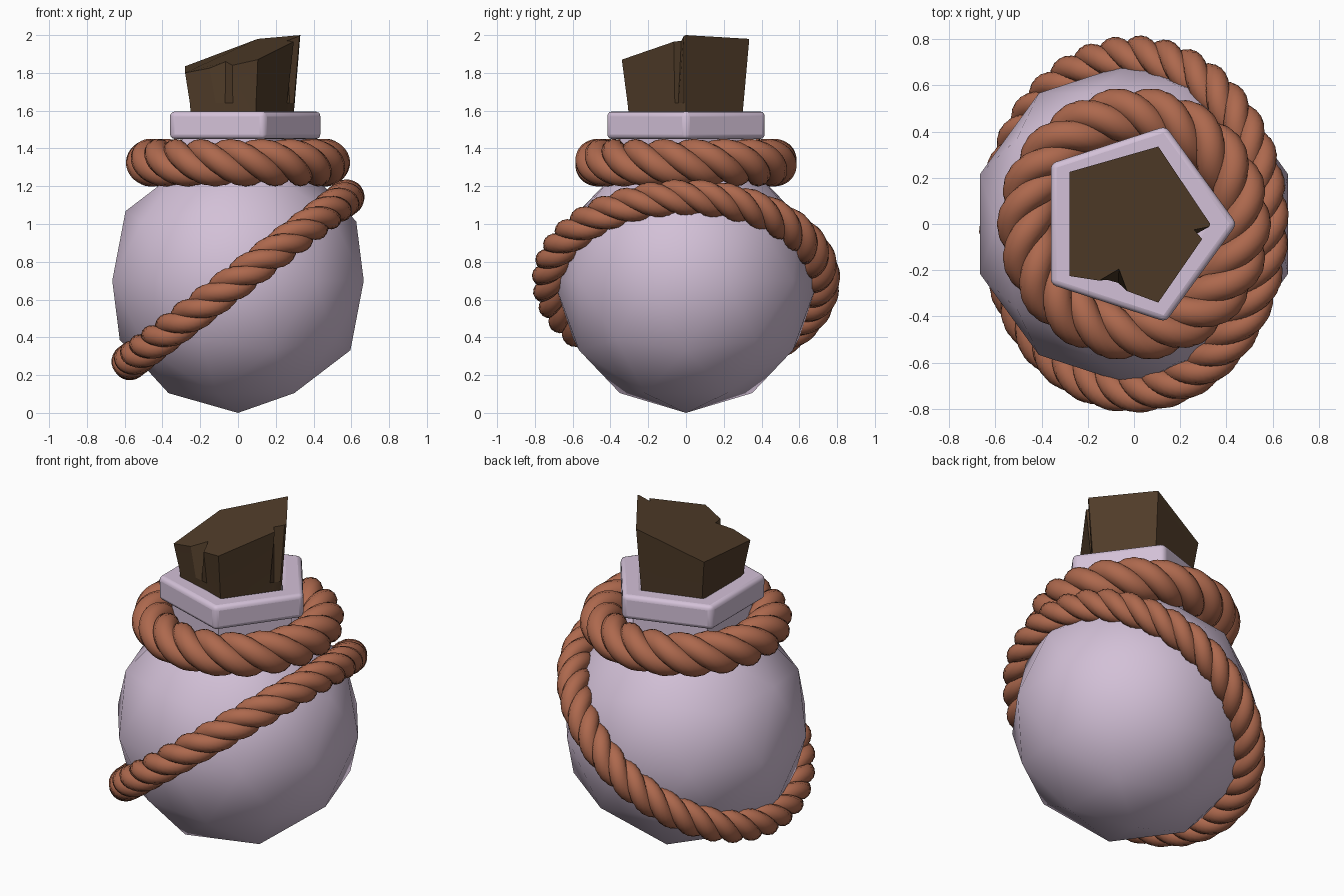
import bpy, bmesh, math
from mathutils import Matrix, Vector

if "Cube" in bpy.data.objects:
    bpy.data.objects.remove(bpy.data.objects["Cube"])


def material(name, rgb):
    m = bpy.data.materials.new(name)
    m.diffuse_color = (*rgb, 1)
    m.use_nodes = True
    m.node_tree.nodes["Principled BSDF"].inputs["Base Color"].default_value = m.diffuse_color
    return m


LILAC = material("lilac glass", (0.65, 0.53, 0.68))
ROPE = material("rust rope", (0.42, 0.14, 0.075))
CORK = material("dark cork", (0.08, 0.045, 0.022))


def finish(name, bm, mat, angle=40):
    bmesh.ops.recalc_face_normals(bm, faces=bm.faces)
    me = bpy.data.meshes.new(name)
    bm.to_mesh(me)
    bm.free()
    me.materials.append(mat)
    ob = bpy.data.objects.new(name, me)
    bpy.context.collection.objects.link(ob)
    bpy.ops.object.select_all(action='DESELECT')
    ob.select_set(True)
    bpy.context.view_layer.objects.active = ob
    bpy.ops.object.shade_smooth_by_angle(angle=math.radians(angle))
    return ob


def loft(bm, rings, closed=False):
    """Skin a list of equal-length point rings; returns the vertex rings."""
    vs = [[bm.verts.new(p) for p in r] for r in rings]
    n = len(vs[0])
    pairs = list(zip(vs, vs[1:])) + ([(vs[-1], vs[0])] if closed else [])
    for a, b in pairs:
        for i in range(n):
            j = (i + 1) % n
            bm.faces.new((a[i], a[j], b[j], b[i]))
    return vs


def pentagon(r, z):
    return [(r * math.cos(i * math.tau / 5), r * math.sin(i * math.tau / 5), z) for i in range(5)]


# Bottle body: low-poly sphere whose top point is opened into a five-sided neck
bm = bmesh.new()
bmesh.ops.create_icosphere(bm, subdivisions=2, radius=0.7, matrix=Matrix.Translation((0, 0, 0.7)))
top = max(bm.verts, key=lambda v: v.co.z)
bmesh.ops.delete(bm, geom=[top], context='VERTS')
edges = [e for e in bm.edges if e.is_boundary]
new = bmesh.ops.extrude_edge_only(bm, edges=edges)["geom"]
for v in new:
    if isinstance(v, bmesh.types.BMVert):
        v.co.z = 1.47
finish("bottle_body", bm, LILAC)

# Bottle rim: thick rounded five-sided collar
bm = bmesh.new()
loft(bm, [pentagon(r, z) for r, z in ((0.445, 1.45), (0.445, 1.595), (0.30, 1.595), (0.30, 1.45))], True)
rim = finish("bottle_rim", bm, LILAC)
bev = rim.modifiers.new("rounded edges", 'BEVEL')
bev.width, bev.segments = 0.025, 3
bev.limit_method, bev.angle_limit = 'ANGLE', math.radians(50)

# Cork: flared pentagon, slanted top, two chips that close towards the bottom
outline = [(0.33, 0, 2.0), (0.105, 0.335, 1.98), (-0.28, 0.225, 1.835), (-0.28, -0.225, 1.80),
           (-0.15, -0.245, 1.825), (-0.065, -0.195, 1.86), (-0.03, -0.29, 1.84),
           (0.105, -0.34, 1.87), (0.295, -0.065, 1.965), (0.26, -0.025, 1.97), (0.325, -0.012, 1.995)]
chip_closed = {4: (-0.13, -0.265), 5: (-0.075, -0.28), 8: (0.285, -0.065), 9: (0.30, -0.045)}


def cork_ring(scale, z):
    pts = [chip_closed.get(i, p[:2]) for i, p in enumerate(outline)]
    return [(x * scale, y * scale, z) for x, y in pts]


bm = bmesh.new()
rings = loft(bm, [cork_ring(0.84, 1.4), cork_ring(0.91, 1.64), outline])
bm.faces.new(rings[0])
bm.faces.new(rings[-1])
finish("cork", bm, CORK, 20)


# Ropes: three strands twisted around a ring
def rope(name, ring_r, offset, strand_r, turns, matrix, strands=3, steps=280, sides=12):
    bm = bmesh.new()
    for s in range(strands):
        def centre(t):
            phi = math.tau * s / strands - turns * t
            r = ring_r + offset * math.cos(phi)
            return Vector((r * math.cos(t), r * math.sin(t), offset * math.sin(phi)))
        rings = []
        for k in range(steps):
            t = math.tau * k / steps
            c = centre(t)
            tangent = (centre(t + 1e-3) - centre(t - 1e-3)).normalized()
            out = c - Vector((ring_r * math.cos(t), ring_r * math.sin(t), 0))
            out = (out - tangent * out.dot(tangent)).normalized()
            side = tangent.cross(out)
            rings.append([c + strand_r * (out * math.cos(a) + side * math.sin(a))
                          for a in (math.tau * i / sides for i in range(sides))])
        loft(bm, rings, True)
    bm.transform(matrix)
    finish(name, bm, ROPE, 60)


rope("neck_rope", 0.467, 0.06, 0.066, 6, Matrix.Translation((0, 0, 1.325)))
rope("belt_rope", 0.72, 0.043, 0.054, 11,
     Matrix.Translation((0, 0, 0.705)) @ Matrix.Rotation(math.radians(-37.2), 4, 'Y'))
